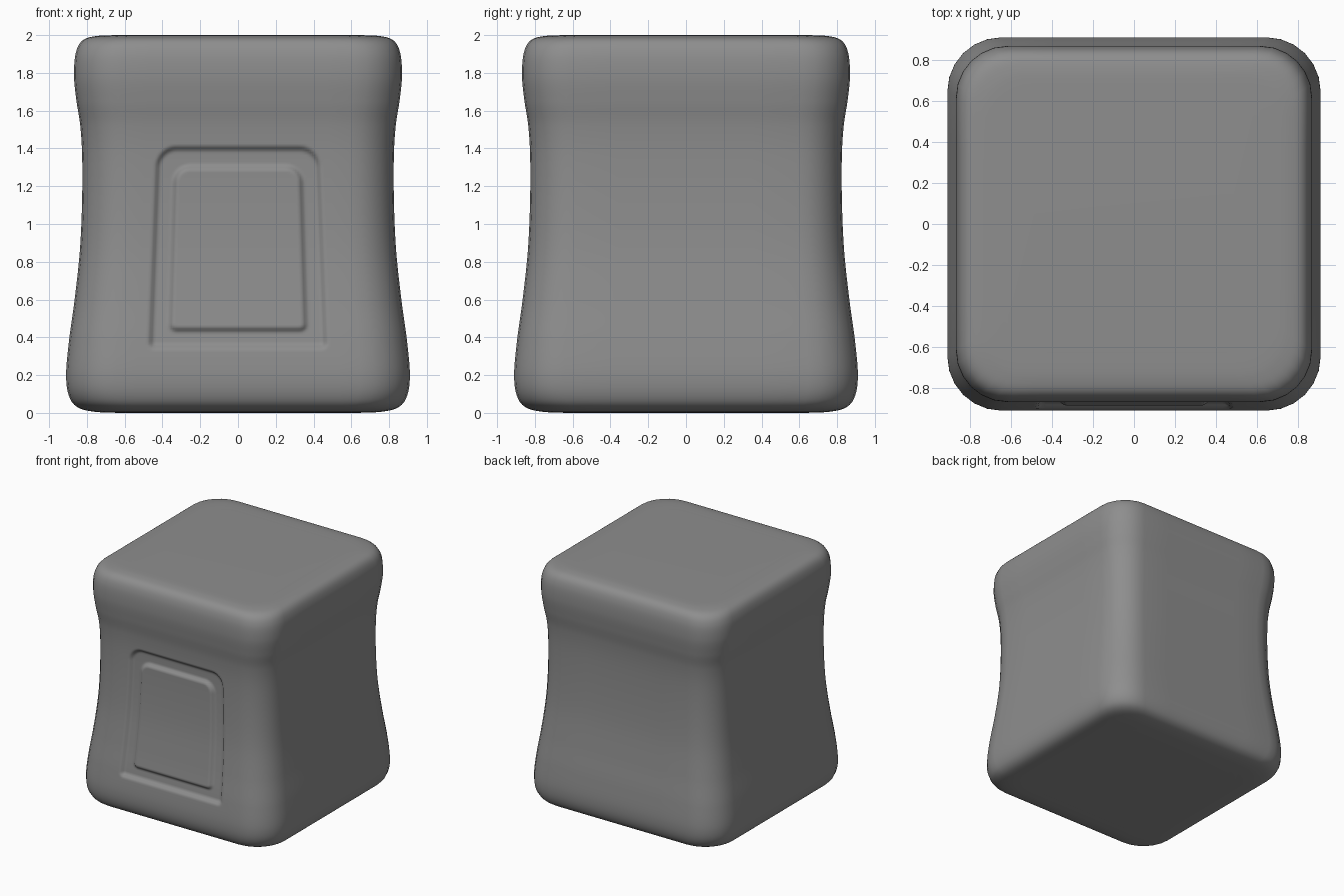
import bpy
import bmesh
from math import sin, cos, pi, ceil
from mathutils import Vector

cube = bpy.data.objects.get("Cube")
if cube:
    bpy.data.objects.remove(cube, do_unlink=True)

grey = bpy.data.materials.new("warm_grey")
grey.use_nodes = True
colour = (0.27, 0.27, 0.27, 1)
grey.diffuse_color = colour
grey.node_tree.nodes["Principled BSDF"].inputs["Base Color"].default_value = colour

# Half width against height, from the underside to the flat top
PROFILE = [Vector(p) for p in (
    (0.62, 0), (0.76, 0.006), (0.85, 0.03), (0.895, 0.09), (0.91, 0.2),
    (0.895, 0.38), (0.865, 0.6), (0.838, 0.85), (0.826, 1.1), (0.825, 1.35),
    (0.835, 1.52), (0.855, 1.65), (0.868, 1.78), (0.86, 1.9), (0.825, 1.97),
    (0.75, 1.995), (0.62, 2))]
STEP = 0.012
DOOR_HALF = 0.44
GROOVE_DEPTH = 0.025


def smooth_profile(points):
    """Smooth curve through the points, finely sampled."""
    out = []
    last = len(points) - 1
    for i in range(last):
        a, b, c, d = (points[min(max(i + k, 0), last)] for k in (-1, 0, 1, 2))
        n = ceil((c - b).length / STEP)
        for j in range(n):
            t = j / n
            out.append(0.5 * (2 * b + (c - a) * t + (2 * a - 5 * b + 4 * c - d) * t ** 2
                              + (3 * b - a - 3 * c + d) * t ** 3))
    return out + [points[-1]]


def inside(x, z, half, low, high, top_radius, low_radius):
    """Soft mask of an upright panel with rounded corners."""
    mid = (low + high) / 2
    rad = top_radius if z > mid else low_radius
    dx = abs(x) - half + rad
    dz = abs(z - mid) - (high - low) / 2 + rad
    dist = Vector((max(dx, 0), max(dz, 0))).length + min(max(dx, dz), 0) - rad
    t = min(max(0.5 - dist / 0.032, 0), 1)
    return t * t * (3 - 2 * t)


def door_groove(u, z):
    """Depth of the recessed frame around the door panel."""
    x = u * DOOR_HALF
    outer = inside(x, z, 0.44, 0.35, 1.4, 0.1, 0.02)
    inner = inside(x, z, 0.343, 0.44, 1.3, 0.08, 0.03)
    return GROOVE_DEPTH * (outer - inner)


def ring(r, z):
    """One horizontal section, anticlockwise from the front left corner."""
    rad = 0.26 * r / 0.9
    flat = r - rad
    pts = []
    # Front: columns lean inward with the tapering door
    width = min(0.462 - 0.038 * (z - 0.35), flat / 1.25)
    count = ceil(2.3 * DOOR_HALF / STEP)
    for i in range(count + 1):
        u = -1.15 + 2.3 * i / count
        pts.append((u * width, -r + door_groove(u, z), z))
    # Corners, with a few columns across each plain side
    for k in range(4):
        start = -pi / 2 + k * pi / 2
        side = Vector((cos(start + pi / 4), sin(start + pi / 4)))
        cx = flat if side.x > 0 else -flat
        cy = flat if side.y > 0 else -flat
        for i in range(7):
            a = start + i * pi / 12
            pts.append((cx + rad * cos(a), cy + rad * sin(a), z))
        if k < 3:
            normal = Vector((cos(start + pi / 2), sin(start + pi / 2)))
            along = Vector((-normal.y, normal.x))
            for t in (-0.6, -0.2, 0.2, 0.6):
                p = normal * r + along * flat * t
                pts.append((p.x, p.y, z))
    return pts


# Waisted body with the door frame pressed into its front
bm = bmesh.new()
rings = [[bm.verts.new(p) for p in ring(s.x, s.y)] for s in smooth_profile(PROFILE)]
size = len(rings[0])
for low, high in zip(rings, rings[1:]):
    for i in range(size):
        j = (i + 1) % size
        bm.faces.new((low[i], low[j], high[j], high[i]))
bm.faces.new(rings[0][::-1])
bm.faces.new(rings[-1])
for face in bm.faces:
    face.smooth = True

mesh = bpy.data.meshes.new("body_with_door")
bm.to_mesh(mesh)
bm.free()
mesh.materials.append(grey)
body = bpy.data.objects.new("body_with_door", mesh)
bpy.context.collection.objects.link(body)
